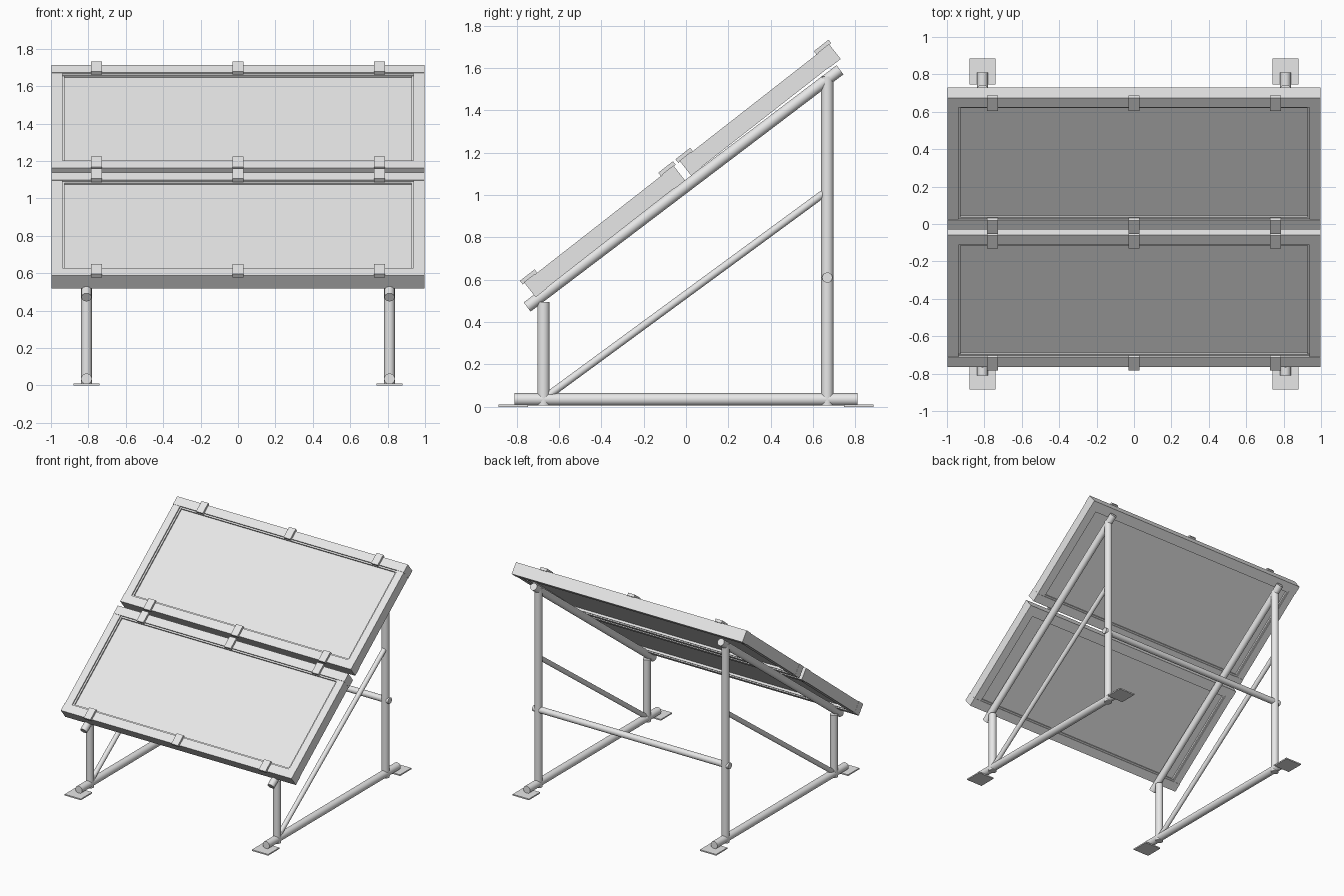
import bpy, math
from mathutils import Vector, Matrix

if "Cube" in bpy.data.objects:
    bpy.data.objects.remove(bpy.data.objects["Cube"])

metal = bpy.data.materials.new("light_grey")
metal.diffuse_color = (0.8, 0.8, 0.8, 1)
metal.use_nodes = True
metal.node_tree.nodes["Principled BSDF"].inputs["Base Color"].default_value = metal.diffuse_color

# Panel plane: origin at the top front edge, tilted back
TILT = Matrix.Translation((0, -0.765, 0.588)) @ Matrix.Rotation(math.radians(38), 4, 'X')


def box(name, lo, hi, matrix=Matrix.Identity(4)):
    lo, hi = Vector(lo), Vector(hi)
    bpy.ops.mesh.primitive_cube_add(size=1)
    ob = bpy.context.object
    ob.name = name
    ob.data.transform(Matrix.Translation((lo + hi) / 2) @ Matrix.Diagonal((*(hi - lo), 1)))
    ob.data.transform(matrix)
    ob.data.materials.append(metal)
    return ob


def tube(name, a, b, r):
    a, b = Vector(a), Vector(b)
    bpy.ops.mesh.primitive_cylinder_add(vertices=32, radius=r, depth=(b - a).length)
    ob = bpy.context.object
    ob.name = name
    rot = (b - a).to_track_quat('Z', 'Y').to_matrix().to_4x4()
    ob.data.transform(Matrix.Translation((a + b) / 2) @ rot)
    ob.data.materials.append(metal)
    bpy.ops.object.shade_smooth_by_angle(angle=math.radians(40))
    return ob


# Two side trusses
for side, x in (("left", -0.81), ("right", 0.81)):
    tube(f"{side}_base_tube", (x, -0.81, 0.035), (x, 0.81, 0.035), 0.029)
    tube(f"{side}_front_post", (x, -0.673, 0.006), (x, -0.673, 0.495), 0.029)
    tube(f"{side}_rear_post", (x, 0.667, 0.006), (x, 0.667, 1.56), 0.029)
    tube(f"{side}_sloped_rail", (x, -0.75, 0.471), (x, 0.727, 1.591), 0.027)
    tube(f"{side}_diagonal_brace", (x, -0.665, 0.043), (x, 0.66, 1.015), 0.018)
    for end, y in (("front", -0.815), ("rear", 0.815)):
        box(f"{side}_{end}_foot_plate", (x - 0.07, y - 0.07, 0), (x + 0.07, y + 0.07, 0.01))

# Tube joining the rear posts
tube("rear_cross_tube", (-0.848, 0.667, 0.61), (0.848, 0.667, 0.61), 0.024)

# Two framed panels lying on the rails
L, GAP, W, SW, T = 0.895, 0.037, 0.066, 0.058, 0.09
for name, v0 in (("lower", 0), ("upper", L + GAP)):
    v1 = v0 + L
    box(f"{name}_panel_sheet", (-0.96, v0 + 0.03, -0.065), (0.96, v1 - 0.03, -0.022), TILT)
    # end rails, each with a thin inner lip and three clamps
    for end, a, s in (("front", v0, 1), ("back", v1, -1)):
        p, q = sorted((a, a + s * W))
        box(f"{name}_{end}_frame", (-0.998, p, -T), (0.998, q, 0), TILT)
        p, q = sorted((a + s * W, a + s * (W + 0.012)))
        box(f"{name}_{end}_frame_lip", (-0.95, p, -T + 0.008), (0.95, q, -0.01), TILT)
        c = a + s * W / 2
        for i, x in enumerate((-0.757, 0, 0.757)):
            box(f"{name}_{end}_clamp_{i + 1}", (x - 0.029, c - 0.044, -0.004),
                (x + 0.029, c + 0.044, 0.017), TILT)
    # side rails with inner lip
    for side, s in (("left", -1), ("right", 1)):
        p, q = sorted((s * 0.997, s * (0.997 - SW)))
        box(f"{name}_{side}_frame", (p, v0 + W, -T + 0.003), (q, v1 - W, -0.003), TILT)
        p, q = sorted((s * (0.997 - SW), s * (0.985 - SW)))
        box(f"{name}_{side}_frame_lip", (p, v0 + W, -T + 0.01), (q, v1 - W, -0.012), TILT)
